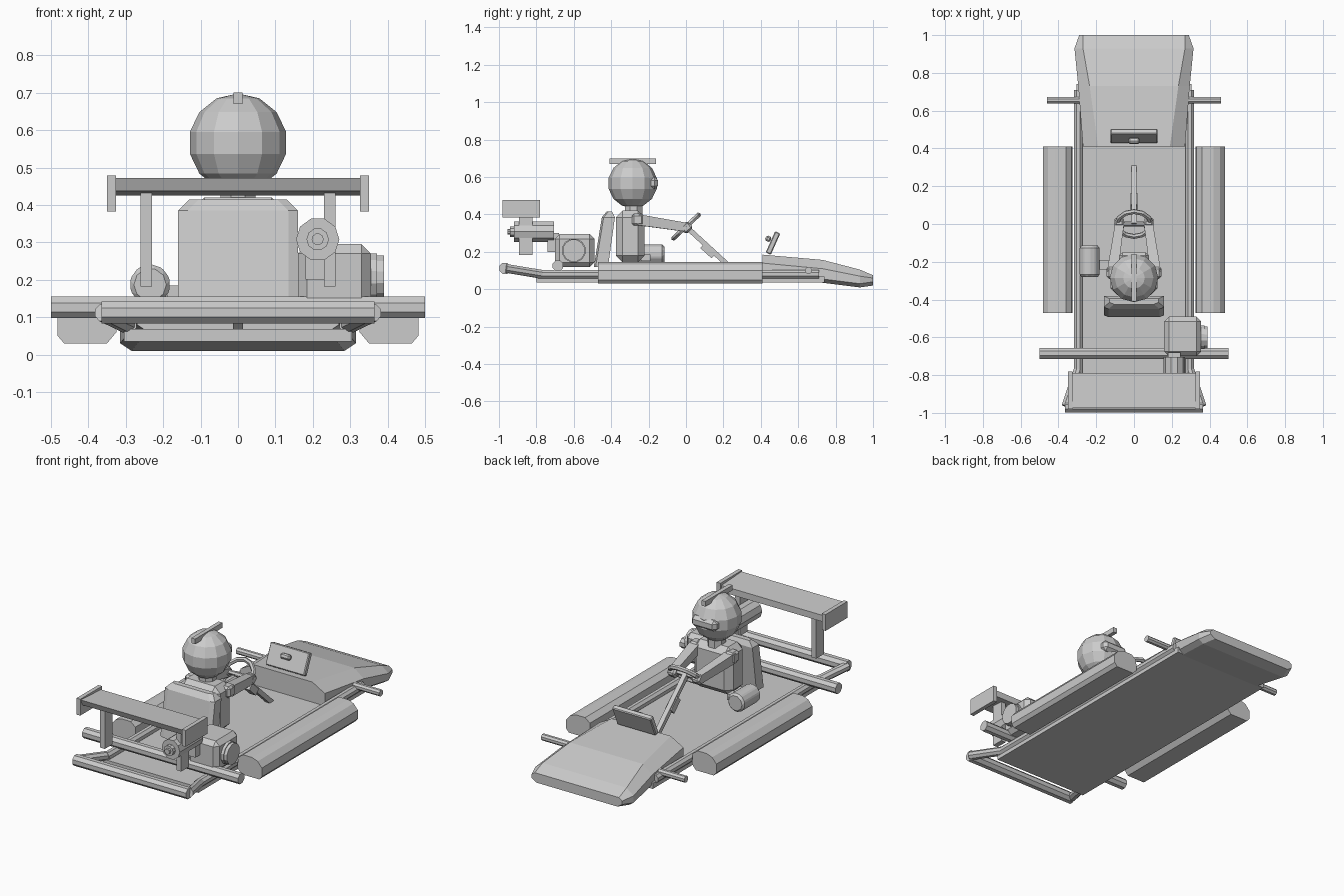
import bpy, bmesh, math
from mathutils import Vector, Matrix

cube = bpy.data.objects.get("Cube")
if cube:
    bpy.data.objects.remove(cube)

grey = bpy.data.materials.new("plain_grey")
grey.use_nodes = True
grey.diffuse_color = (0.6, 0.6, 0.6, 1)
grey.node_tree.nodes["Principled BSDF"].inputs["Base Color"].default_value = (0.6, 0.6, 0.6, 1)


def finish(name, bm, bevel=0):
    bmesh.ops.recalc_face_normals(bm, faces=bm.faces)
    mesh = bpy.data.meshes.new(name)
    bm.to_mesh(mesh)
    bm.free()
    mesh.materials.append(grey)
    ob = bpy.data.objects.new(name, mesh)
    bpy.context.collection.objects.link(ob)
    if bevel:
        mod = ob.modifiers.new("bevel", 'BEVEL')
        mod.width = bevel
        mod.segments = 1
    return ob


def box(name, xs, ys, zs, bevel=0, tilt=0):
    """Box from its extents, optionally tilted about x through its centre."""
    bm = bmesh.new()
    centre = Vector([sum(r) / 2 for r in (xs, ys, zs)])
    size = [r[1] - r[0] for r in (xs, ys, zs)]
    turn = Matrix.Rotation(math.radians(tilt), 4, 'X')
    bmesh.ops.create_cube(bm, size=1, matrix=Matrix.Translation(centre) @ turn @ Matrix.Diagonal((*size, 1)))
    return finish(name, bm, bevel)


def rod(name, a, b, r, sides=8, r2=None, bevel=0):
    """Straight bar between two points."""
    a, b = Vector(a), Vector(b)
    d = b - a
    turn = d.to_track_quat('Z', 'Y').to_matrix().to_4x4()
    spin = Matrix.Rotation(math.pi / sides, 4, 'Z')
    bm = bmesh.new()
    bmesh.ops.create_cone(bm, cap_ends=True, segments=sides, radius1=r, radius2=r2 or r,
                          depth=d.length, matrix=Matrix.Translation((a + b) / 2) @ turn @ spin)
    return finish(name, bm, bevel)


def loft(name, rings):
    """Skin a closed solid through matching rings of points."""
    bm = bmesh.new()
    rows = [[bm.verts.new(p) for p in ring] for ring in rings]
    n = len(rows[0])
    for lo, hi in zip(rows, rows[1:]):
        for i in range(n):
            j = (i + 1) % n
            bm.faces.new((lo[i], lo[j], hi[j], hi[i]))
    bm.faces.new(rows[0])
    bm.faces.new(rows[-1])
    return finish(name, bm)


# Floor and nose
box("floor_pan", (-0.305, 0.305), (-0.8, 0.74), (0.035, 0.068))
nose = []
# y, half width, half width of the flat top, bottom, shoulder, top
for y, w, t, bottom, shoulder, top in ((0.41, 0.27, 0.19, 0.06, 0.14, 0.185),
                                       (0.73, 0.295, 0.235, 0.035, 0.11, 0.157),
                                       (0.93, 0.315, 0.27, 0.01, 0.07, 0.105),
                                       (1.0, 0.29, 0.27, 0.02, 0.06, 0.075)):
    half = [(w - 0.03, bottom), (w, bottom + 0.02), (w, shoulder), (t, top)]
    outline = half + [(-x, z) for x, z in reversed(half)]
    nose.append([(x, y, z) for x, z in outline])
loft("nose_cone", nose)
box("front_panel", (-0.125, 0.125), (0.45, 0.48), (0.185, 0.31), 0.005, -24)
box("front_panel_knob", (-0.03, 0.03), (0.425, 0.455), (0.255, 0.285), 0.008, -24)

# Paired parts on both sides
pod_profile = [(0.325, 0.06), (0.35, 0.03), (0.465, 0.03), (0.482, 0.05), (0.482, 0.10),
               (0.455, 0.132), (0.42, 0.145), (0.36, 0.145), (0.33, 0.12)]
for side, s in (("left", 1), ("right", -1)):
    loft(side + "_side_pod", [[(s * x, y, z) for x, z in pod_profile] for y in (-0.47, 0.41)])
    rod(side + "_frame_rail", (s * 0.295, -0.79, 0.08), (s * 0.295, 0.71, 0.08), 0.025)
    rod(side + "_bumper_arm", (s * 0.295, -0.77, 0.08), (s * 0.36, -0.965, 0.112), 0.025)
    rod(side + "_front_axle", (s * 0.26, 0.655, 0.1), (s * 0.46, 0.655, 0.1), 0.019)
    box(side + "_wing_post", (s * 0.245 - 0.015, s * 0.245 + 0.015), (-0.892, -0.822), (0.182, 0.435))
    box(side + "_wing_end_plate", (s * 0.338 - 0.012, s * 0.338 + 0.012), (-0.98, -0.78), (0.383, 0.478))
    box(side + "_shoulder", (s * 0.115 - 0.03, s * 0.115 + 0.03), (-0.29, -0.225), (0.34, 0.405), 0.012)
    rod(side + "_arm", (s * 0.115, -0.26, 0.372), (s * 0.075, 0.01, 0.33), 0.041, 4, 0.033)
    box(side + "_hand", (s * 0.078 - 0.025, s * 0.078 + 0.025), (-0.025, 0.03), (0.305, 0.355), 0.01, 43)

# Rear bars
rod("rear_axle", (-0.5, -0.685, 0.126), (0.5, -0.685, 0.126), 0.031)
rod("rear_bumper", (-0.365, -0.968, 0.112), (0.365, -0.968, 0.112), 0.032)

# Rear wing
wing_profile = [(-0.975, 0.472), (-0.79, 0.462), (-0.79, 0.425), (-0.96, 0.437)]
loft("rear_wing", [[(x, y, z) for y, z in wing_profile] for x in (-0.33, 0.33)])

# Seat back, leaning rearward at the foot
seat_rings = []
for y, z, w, d in ((-0.455, 0.12, 0.16, 0.038), (-0.415, 0.385, 0.16, 0.035), (-0.41, 0.415, 0.13, 0.015)):
    c = 0.025
    seat_rings.append([(w, y + d, z), (-w, y + d, z), (-w, y - d + c * 0.4, z), (c - w, y - d, z),
                       (w - c, y - d, z), (w, y - d + c * 0.4, z)])
loft("seat_back", seat_rings)

# Driver
box("driver_torso", (-0.125, 0.125), (-0.375, -0.222), (0.145, 0.42), 0.035)
rod("driver_neck", (0, -0.28, 0.40), (0, -0.28, 0.47), 0.05)
bm = bmesh.new()
bmesh.ops.create_uvsphere(bm, u_segments=12, v_segments=7, radius=0.132,
                          matrix=Matrix.Translation((0, -0.285, 0.566)))
finish("helmet", bm)
box("helmet_crest", (-0.012, 0.012), (-0.41, -0.16), (0.67, 0.7))
box("helmet_visor", (-0.08, 0.08), (-0.205, -0.15), (0.535, 0.6), 0.018)

# Steering wheel and column
tilt = Matrix.Translation((0, 0.0, 0.335)) @ Matrix.Rotation(math.radians(43), 4, 'X')
rings = []
bm = bmesh.new()
steps, sides = 12, 6
for i in range(steps):
    a = 2 * math.pi * i / steps
    ring = []
    for k in range(sides):
        b = 2 * math.pi * k / sides
        r = 0.09 + 0.014 * math.cos(b)
        ring.append(bm.verts.new(tilt @ Vector((r * math.cos(a), r * math.sin(a), 0.014 * math.sin(b)))))
    rings.append(ring)
for i in range(steps):
    p, q = rings[i], rings[(i + 1) % steps]
    for k in range(sides):
        m = (k + 1) % sides
        bm.faces.new((p[k], q[k], q[m], p[m]))
finish("steering_wheel", bm)
spoke = [tilt @ Vector((x, 0, 0)) for x in (-0.09, 0.09)]
rod("steering_spoke", spoke[0], spoke[1], 0.013, 6)
rod("steering_column", (0, -0.005, 0.34), (0, 0.3, 0.06), 0.019, 4)
rod("column_bracket", (0, 0.09, 0.235), (0, 0.15, 0.18), 0.028, 4)

# Fuel tank beside the driver
rod("fuel_tank", (-0.235, -0.28, 0.187), (-0.235, -0.115, 0.187), 0.056, 10, bevel=0.012)
box("fuel_tank_mount", (-0.19, -0.13), (-0.24, -0.19), (0.15, 0.185))

# Engine and exhaust
box("engine_block", (0.16, 0.355), (-0.7, -0.49), (0.118, 0.295), 0.025)
rod("engine_cover", (0.34, -0.6, 0.207), (0.372, -0.6, 0.207), 0.065, 12)
rod("engine_cover_hub", (0.37, -0.6, 0.207), (0.39, -0.6, 0.207), 0.06, 12)
rod("exhaust_muffler", (0.213, -0.92, 0.308), (0.213, -0.705, 0.308), 0.058, 10)
rod("exhaust_pipe", (0.213, -0.942, 0.308), (0.213, -0.9, 0.308), 0.03, 10)
rod("exhaust_tip", (0.213, -0.955, 0.308), (0.213, -0.94, 0.308), 0.016, 10)
box("exhaust_mount", (0.18, 0.245), (-0.74, -0.68), (0.2, 0.3))
